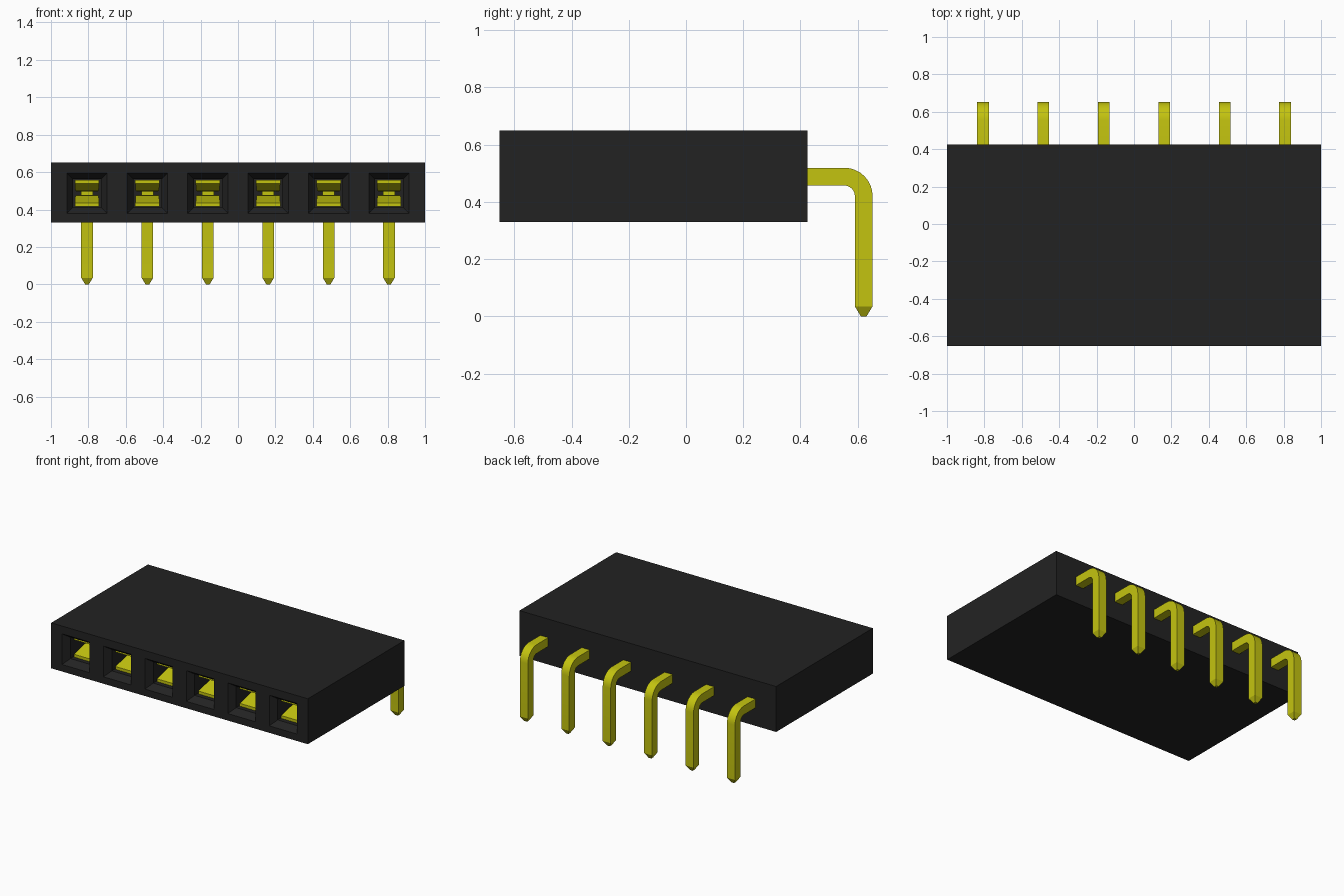
import bpy, bmesh, math

if "Cube" in bpy.data.objects:
    bpy.data.objects.remove(bpy.data.objects["Cube"], do_unlink=True)

PITCH, COUNT = 0.323, 6
CENTRES = [(i - (COUNT - 1) / 2) * PITCH for i in range(COUNT)]
SOCKET_Z = 0.487


def material(name, colour, roughness):
    m = bpy.data.materials.new(name)
    m.use_nodes = True
    m.diffuse_color = (*colour, 1)
    bsdf = m.node_tree.nodes["Principled BSDF"]
    bsdf.inputs["Base Color"].default_value = (*colour, 1)
    bsdf.inputs["Roughness"].default_value = roughness
    return m


BLACK = material("black plastic", (0.0165, 0.0165, 0.0165), 0.6)
GOLD = material("yellow metal", (0.55, 0.55, 0.005), 0.5)


def finish(bm, name, mat, smooth=False):
    bmesh.ops.remove_doubles(bm, verts=bm.verts, dist=1e-5)
    bmesh.ops.recalc_face_normals(bm, faces=bm.faces)
    mesh = bpy.data.meshes.new(name)
    bm.to_mesh(mesh)
    bm.free()
    mesh.materials.append(mat)
    ob = bpy.data.objects.new(name, mesh)
    bpy.context.collection.objects.link(ob)
    if smooth:
        bpy.ops.object.select_all(action='DESELECT')
        ob.select_set(True)
        bpy.context.view_layer.objects.active = ob
        bpy.ops.object.shade_smooth_by_angle(angle=math.radians(30))
    return ob


def loft(bm, rings, skip=()):
    """Bridge four-cornered rings and cap both ends; skip holds (step, side) pairs."""
    loops = [[bm.verts.new(p) for p in r] for r in rings]
    for s, (a, b) in enumerate(zip(loops, loops[1:])):
        for k in range(4):
            if (s, k) not in skip:
                n = (k + 1) % 4
                bm.faces.new((a[k], a[n], b[n], b[k]))
    bm.faces.new(loops[0])
    bm.faces.new(loops[-1])


def rect(x0, x1, z0, z1, y):
    return [(x0, y, z0), (x1, y, z0), (x1, y, z1), (x0, y, z1)]


# Housing: one cell per socket, each with a bevelled mouth and a deep cavity
bm = bmesh.new()
for i, c in enumerate(CENTRES):
    first, last = i == 0, i == COUNT - 1
    x0 = -1 if first else c - PITCH / 2
    x1 = 1 if last else c + PITCH / 2

    def square(h, y):
        return rect(c - h, c + h, SOCKET_Z - h, SOCKET_Z + h, y)

    skip = set()
    if not last:
        skip.add((0, 1))
    if not first:
        skip.add((0, 3))
    loft(bm, [rect(x0, x1, 0.33, 0.65, 0.425), rect(x0, x1, 0.33, 0.65, -0.651),
              square(0.108, -0.651), square(0.075, -0.605), square(0.075, -0.10)], skip)
finish(bm, "housing", BLACK)


# Bent pin: square bar, quarter-circle bend, tapered tip
def pin(c):
    bm = bmesh.new()
    w, cy, cz, r_in, r_out = 0.031, 0.553, 0.42, 0.037, 0.099

    def section(outer, inner, h=w):
        return [(c - h, *outer), (c + h, *outer), (c + h, *inner), (c - h, *inner)]

    rings = [section((0.40, cz + r_out), (0.40, cz + r_in))]
    for k in range(9):
        a = math.radians(90 - k * 90 / 8)
        rings.append(section(*[(cy + r * math.cos(a), cz + r * math.sin(a))
                               for r in (r_out, r_in)]))
    rings.append(section((cy + r_out, 0.035), (cy + r_in, 0.035)))
    mid = cy + (r_in + r_out) / 2
    rings.append(section((mid + 0.01, 0), (mid - 0.01, 0), 0.01))
    loft(bm, rings)
    return bm


# Spring contact: mirrored pair of bent leaves joined by a narrow back plate
def contact(c):
    bm = bmesh.new()
    leaf = [(-0.58, 0.060, 0.065), (-0.43, 0.022, 0.062),
            (-0.39, 0.018, 0.055), (-0.22, 0.050, 0.045), (-0.11, 0.050, 0.045)]
    for side in (-1, 1):
        loft(bm, [rect(c - h, c + h, SOCKET_Z + side * (d - 0.009),
                       SOCKET_Z + side * (d + 0.011), y) for y, d, h in leaf])
    loft(bm, [rect(c - 0.032, c + 0.032, SOCKET_Z - 0.06, SOCKET_Z + 0.06, y)
              for y in (-0.14, -0.11)])
    return bm


for i, c in enumerate(CENTRES, 1):
    finish(pin(c), f"bent_pin_{i}", GOLD, smooth=True)
    finish(contact(c), f"spring_contact_{i}", GOLD)
